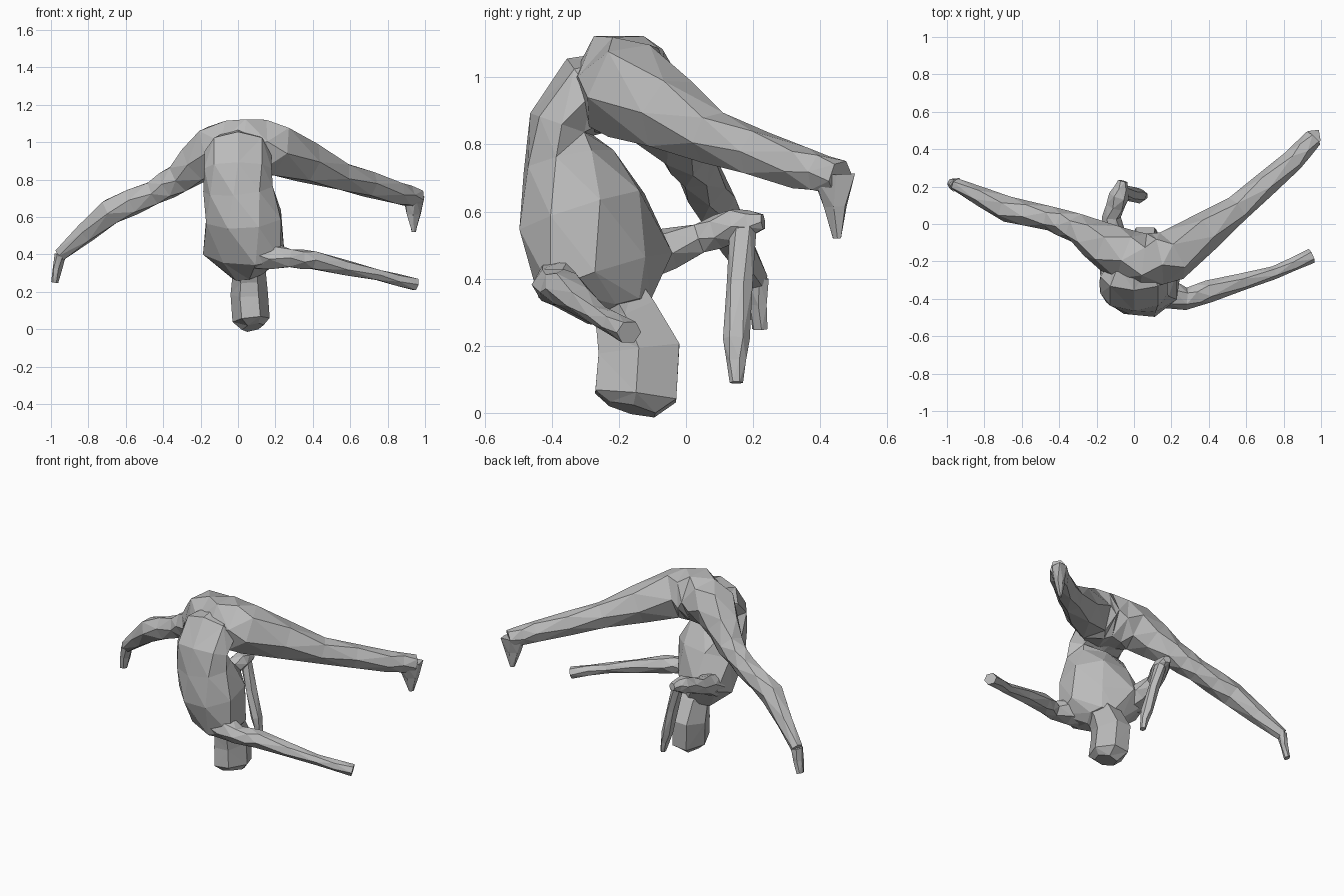
import bpy, bmesh, math
from mathutils import Vector

old = bpy.data.objects.get("Cube")
if old:
    bpy.data.objects.remove(old, do_unlink=True)

grey = bpy.data.materials.new("plain grey")
grey.use_nodes = True
colour = (.5, .5, .5, 1)
grey.diffuse_color = colour
grey.node_tree.nodes["Principled BSDF"].inputs["Base Color"].default_value = colour


def loft(name, side, sections, sides=6):
    """Faceted body part through sections of centre, half width, half depth and twist."""
    bm = bmesh.new()
    centres = [Vector(section[0]) for section in sections]
    last = len(centres) - 1
    rings = []
    for i, (centre, width, depth, twist) in enumerate(sections):
        along = (centres[min(i + 1, last)] - centres[max(i - 1, 0)]).normalized()
        across = Vector(side)
        across = (across - along * across.dot(along)).normalized()
        outward = along.cross(across)
        turn = math.radians(twist)
        u = across * math.cos(turn) + outward * math.sin(turn)
        v = outward * math.cos(turn) - across * math.sin(turn)
        angles = [math.tau * k / sides for k in range(sides)]
        rings.append([bm.verts.new(Vector(centre) + u * width * math.cos(a) + v * depth * math.sin(a))
                      for a in angles])
    for ring, following in zip(rings, rings[1:]):
        for k in range(sides):
            n = (k + 1) % sides
            bm.faces.new((ring[k], ring[n], following[n], following[k]))
    bm.faces.new(reversed(rings[0]))
    bm.faces.new(rings[-1])
    bmesh.ops.triangulate(bm, faces=bm.faces[:])
    bmesh.ops.recalc_face_normals(bm, faces=bm.faces[:])
    mesh = bpy.data.meshes.new(name)
    bm.to_mesh(mesh)
    bm.free()
    mesh.materials.append(grey)
    bpy.context.collection.objects.link(bpy.data.objects.new(name, mesh))


def limb(name, side, joints, flatness=1):
    """Limb through joints of position and radius, with a slightly turned ring between joints."""
    sections = []
    for (start, radius), (end, next_radius) in zip(joints, joints[1:]):
        start, end = Vector(start), Vector(end)
        middle = (radius + next_radius) / 2
        sections.append((start, radius, radius * flatness, 0))
        sections.append((start.lerp(end, .5), middle, middle * flatness, 15))
    sections.append((end, next_radius, next_radius * flatness, 0))
    loft(name, side, sections)


# Torso: twisted shoulders at the bottom, arched over into the hips
sideways = Vector((1, 0, 0))
backward = Vector((0, 1, 0))
loft("torso", sideways, [
    ((.06, -.2, .3), .1, .1, 0),
    ((.03, -.24, .41), .26, .17, -40),
    ((.03, -.31, .6), .22, .2, -25),
    ((0, -.35, .75), .19, .14, -10),
    ((0, -.37, .86), .18, .1, 0),
    ((0, -.28, .95), .18, .13, 0),
    ((0, -.2, .98), .12, .1, 0)], sides=8)

# Head, crown down
loft("head", sideways, [
    ((.08, -.16, .01), .06, .08, 0),
    ((.07, -.15, .05), .1, .14, 0),
    ((.06, -.14, .19), .1, .14, 0),
    ((.06, -.18, .29), .09, .11, 0),
    ((.05, -.22, .36), .1, .1, 0)])

# Both legs in one sweep through the hips, then the feet
left_heel = Vector((.96, .46, .7))
right_ankle = Vector((-.95, .21, .4))
limb("hips_and_legs", backward, [
    (left_heel, .05),
    ((.85, .34, .73), .06),
    ((.55, .08, .82), .075),
    ((.2, -.17, .96), .14),
    ((.05, -.2, .98), .15),
    ((-.13, -.13, .96), .13),
    ((-.31, -.02, .81), .08),
    ((-.45, .03, .73), .065),
    ((-.68, .08, .63), .07),
    (right_ankle, .035)], flatness=1.1)
limb("left_foot", (.6, .8, 0), [
    ((.94, .44, .71), .08),
    ((.94, .45, .52), .015)], flatness=.6)
limb("right_foot", (.4, .9, 0), [
    (right_ankle, .04),
    ((-.98, .22, .25), .025)], flatness=.7)

# Left arm, stretched sideways
limb("left_arm", (-.3, .9, 0), [
    ((.1, -.35, .4), .1),
    ((.28, -.4, .38), .06),
    ((.4, -.36, .37), .06),
    ((.75, -.26, .29), .035),
    ((.95, -.17, .24), .04)], flatness=.9)

# Right arm, reaching back and then hanging down
limb("right_upper_arm", sideways, [
    ((-.1, -.14, .46), .08),
    ((-.12, .04, .52), .05),
    ((-.08, .15, .56), .055),
    ((-.06, .23, .57), .025)])
limb("right_forearm", backward, [
    ((-.06, .17, .55), .04),
    ((.03, .15, .22), .04),
    ((.06, .15, .09), .02)], flatness=.8)
